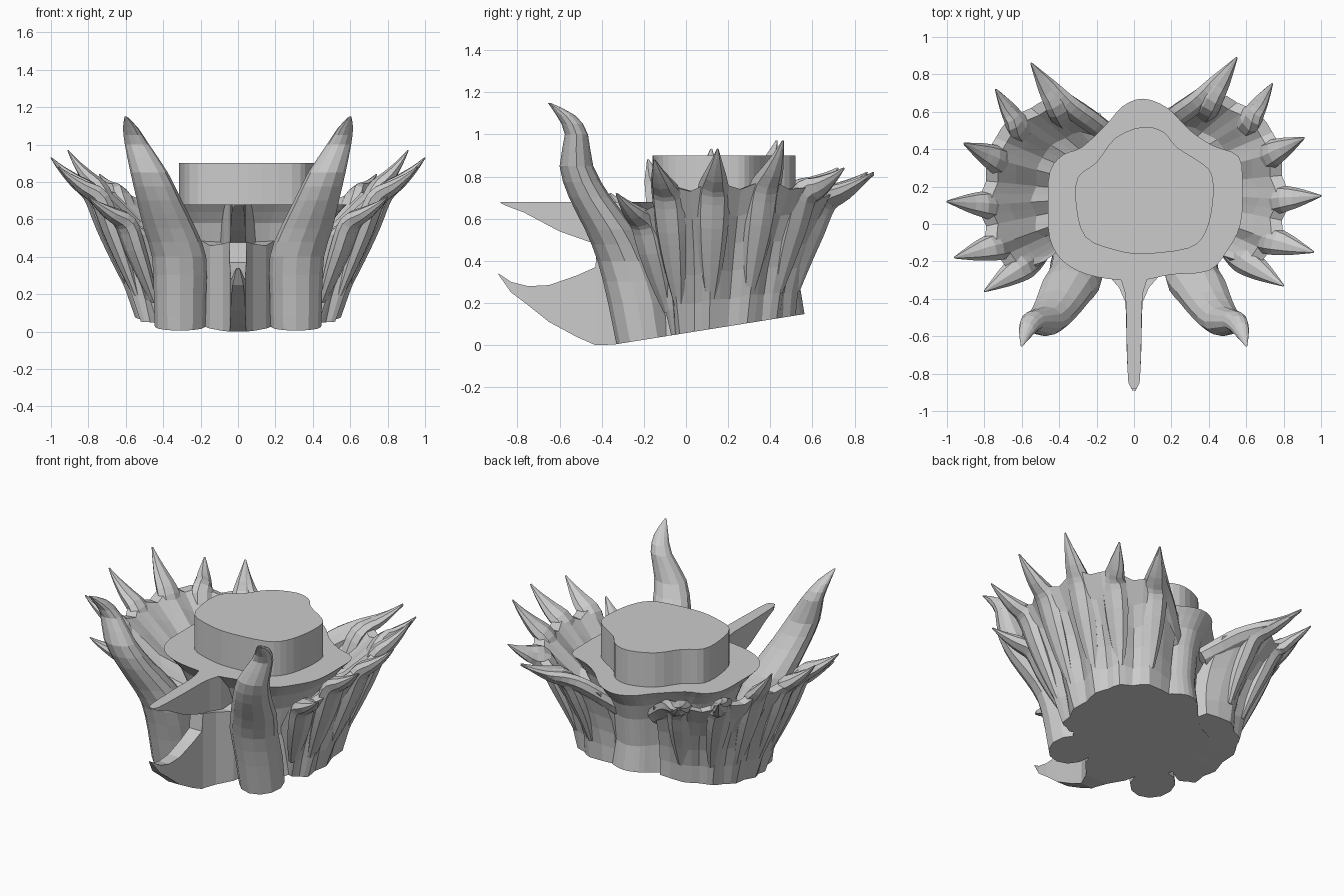
import bpy, bmesh, math
from mathutils import Vector

if "Cube" in bpy.data.objects:
    bpy.data.objects.remove(bpy.data.objects["Cube"])


def floor(y):
    """Height of the slanted underside."""
    return max(0.0, 0.16 * (y + 0.36))


def smooth(pts, steps, closed=False):
    """Catmull-Rom through tuples of any length."""
    n, out = len(pts), []
    for i in range(n if closed else n - 1):
        idx = [(i + k) % n if closed else min(max(i + k, 0), n - 1) for k in (-1, 0, 1, 2)]
        a, b, c, d = (pts[j] for j in idx)
        for s in range(steps):
            t = s / steps
            out.append(tuple(0.5 * (2 * q + (r - p) * t + (2 * p - 5 * q + 4 * r - w) * t * t
                             + (3 * q - p - 3 * r + w) * t ** 3) for p, q, r, w in zip(a, b, c, d)))
    if not closed:
        out.append(tuple(pts[-1]))
    return out


def loft(name, rings, sign=1, dy=0.0):
    """Skin closed rings, cap both ends, cut flat on the slanted underside."""
    bm = bmesh.new()
    rows = [[bm.verts.new((sign * x, y + dy, max(z, floor(y + dy)))) for x, y, z in r] for r in rings]
    n = len(rows[0])
    for a, b in zip(rows, rows[1:]):
        for j in range(n):
            k = (j + 1) % n
            bm.faces.new((a[j], a[k], b[k], b[j]))
    bm.faces.new(rows[0])
    bm.faces.new(rows[-1])
    bmesh.ops.recalc_face_normals(bm, faces=bm.faces)
    me = bpy.data.meshes.new(name)
    bm.to_mesh(me)
    bm.free()
    ob = bpy.data.objects.new(name, me)
    bpy.context.collection.objects.link(ob)
    return ob


def tube(name, path, sides, sign, dy):
    """Tapered horn along (x, y, z, radius) points, wider across the wall than through it."""
    path = smooth(path, 3)
    rings = []
    for i, p in enumerate(path):
        t = (Vector(path[min(i + 1, len(path) - 1)][:3]) - Vector(path[max(i - 1, 0)][:3])).normalized()
        u = t.cross(Vector((p[0], p[1] - 0.18, 0))).normalized()
        v = t.cross(u)
        r = max(p[3], 0.003)
        rings.append([Vector(p[:3]) + r * (1.25 * math.cos(a) * u + 0.85 * math.sin(a) * v)
                      for a in (math.tau * k / sides for k in range(sides))])
    return loft(name, rings, sign, dy)


# Core with flared platform
plate = smooth([(.05, .67), (.18, .62), (.3, .5), (.42, .42), (.56, .36), (.58, .2), (.57, 0), (.5, -.14),
                (.4, -.25), (.2, -.27), (.05, -.3), (-.08, -.3), (-.25, -.27), (-.38, -.2), (-.45, -.08),
                (-.46, .1), (-.45, .28), (-.38, .37), (-.28, .41), (-.15, .53), (-.06, .63)], 3, True)
loft("core_platform", [[(.05 + (x - .05) * s, .18 + (y - .18) * s, z) for x, y in plate]
     for z, s in ((0, .78), (.3, .73), (.48, .77), (.58, .84), (.64, .93), (.68, 1))])

# Raised disc
disc = smooth([(.05, .52), (.16, .49), (.23, .41), (.37, .32), (.42, .25), (.42, .1), (.38, -.05), (.29, -.13),
               (.05, -.16), (-.1, -.14), (-.26, -.07), (-.31, .1), (-.3, .25), (-.2, .33), (-.1, .46)], 3, True)
loft("top_disc", [[(x, y, z) for x, y in disc] for z in (.66, .9)])

# Front fins: (y, top, bottom, half width)
fins = {
    "upper_fin": [(-.15, .68, .4, .1), (-.28, .68, .42, .075), (-.36, .68, .46, .05), (-.43, .68, .48, .042),
                  (-.6, .68, .54, .04), (-.77, .68, .63, .035), (-.85, .68, .66, .03), (-.88, .68, .675, .015)],
    "lower_fin": [(-.1, .5, 0, .22), (-.26, .46, 0, .15), (-.34, .47, 0, .08), (-.42, .48, 0, .045),
                  (-.43, .37, 0, .045), (-.52, .33, .04, .042), (-.65, .285, .11, .04), (-.75, .28, .19, .036),
                  (-.83, .3, .25, .028), (-.89, .34, .335, .01)],
}
for name, prof in fins.items():
    loft(name, [[(-w, y, b), (w, y, b), (w, y, t), (-w, y, t)] for y, t, b, w in prof])

# Tusk: x, y, z, x radius, y radius
tusk = smooth([(.31, -.2, 0, .135, .13), (.31, -.23, .2, .14, .14), (.315, -.29, .4, .145, .13),
               (.365, -.36, .55, .14, .12), (.42, -.455, .7, .12, .1), (.475, -.52, .85, .1, .08),
               (.54, -.52, 1.0, .065, .055), (.575, -.57, 1.09, .04, .045), (.6, -.65, 1.15, .006, .006)], 2)
tusk_rings = [[(x + rx * math.cos(a), y + ry * math.sin(a), z) for a in
               (math.tau * k / 12 for k in range(12))] for x, y, z, rx, ry in tusk]

# Frilled wing stations: base x, y, rim x, y, z, wall curve (odd rows carry spikes)
stations = [(.4, -.06, .52, -.2, .52, 1.1), (.43, -.07, .65, -.23, .62, 1.1), (.47, -.05, .72, -.15, .66, 1.1),
            (.52, -.03, .8, -.11, .76, 1.1), (.52, .04, .79, .02, .73, 1.1), (.55, .11, .84, .13, .78, 1.1),
            (.53, .2, .79, .26, .74, 1.15), (.54, .29, .79, .39, .79, 1.2), (.5, .36, .74, .49, .74, 1.3),
            (.47, .43, .67, .59, .75, 1.4), (.4, .46, .55, .65, .7, 1.6), (.32, .52, .43, .7, .72, 1.7),
            (.15, .51, .18, .62, .62, 1.8)]
tips = [(.8, -.33, .72), (.96, -.15, .88), (1.0, .15, .93), (.91, .46, .97), (.74, .75, .84), (.55, .89, .82)]


def outer(s, t):
    """Point on the wing's outer wall, t from base to rim."""
    q = t ** s[5]
    return s[0] + (s[2] - s[0]) * q, s[1] + (s[3] - s[1]) * q, floor(s[1]) * (1 - t) + s[4] * t


wing_rings = []
for i, s in enumerate(smooth(stations, 2)):
    groove = .055 if i % 4 == 0 else .02 if i % 2 else 0
    ring = []
    for t in (0, .2, .4, .6, .8, 1):
        x, y, z = outer(s, t)
        k = 1 - groove * math.sin(math.pi * t)
        ring.append((x * k, .18 + (y - .18) * k, z))
    for k, dz in ((.92, 0), (.8, -.09), (.66, -.2), (.45, -.28)):
        ring.append((s[2] * k, .18 + (s[3] - .18) * k, s[4] + dz))
    ring.append((s[0] * .4, .18 + (s[1] - .18) * .4, 0))
    wing_rings.append(ring)

for side, sign, dy in (("right", 1, 0.0), ("left", -1, -0.03)):
    loft(side + "_tusk", tusk_rings, sign, 0)
    loft(side + "_wing", wing_rings, sign, dy)
    # Spikes swell out of the wall as ribs, then curl up past the rim
    for i, tip in enumerate(tips):
        s = stations[2 * i + 1]
        path = []
        for t, r, k in ((.2, .02, .96), (.45, .045, .96), (.7, .06, .955), (.93, .062, .95)):
            x, y, z = outer(s, t)
            path.append((x * k, .18 + (y - .18) * k, z, r))
        x, y, z, r = path[-1]
        for f, g, r in ((.4, .36, .045), (.75, .7, .022), (1, 1, .004)):
            path.append((x + (tip[0] - x) * f, y + (tip[1] - y) * f, z + (tip[2] - z) * g, r))
        tube(f"{side}_spike_{i + 1}", path, 8, sign, dy)
    # Raised fold leading back to the core behind the rear spike
    tube(side + "_rear_fold", [(.12, .5, .5, .05), (.26, .6, .62, .055), (.37, .68, .69, .05),
                               (.46, .77, .74, .035), (.55, .89, .81, .004)], 8, sign, dy)
